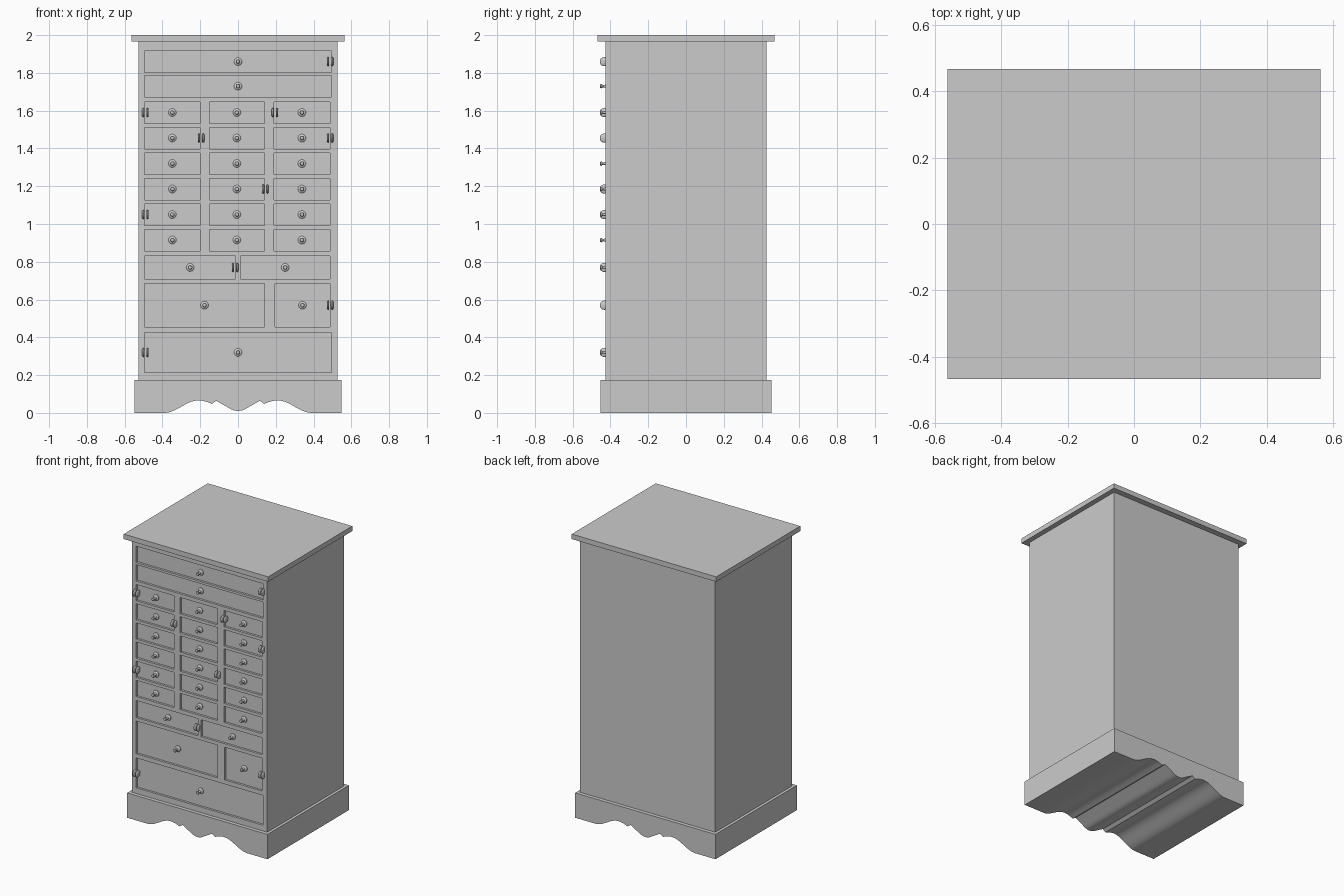
import bpy, bmesh, math
from mathutils import Matrix, Vector

if "Cube" in bpy.data.objects:
    bpy.data.objects.remove(bpy.data.objects["Cube"])


def finish(name, bm, smooth=False):
    bmesh.ops.recalc_face_normals(bm, faces=bm.faces)
    me = bpy.data.meshes.new(name)
    bm.to_mesh(me)
    bm.free()
    ob = bpy.data.objects.new(name, me)
    bpy.context.collection.objects.link(ob)
    if smooth:
        bpy.ops.object.select_all(action='DESELECT')
        bpy.context.view_layer.objects.active = ob
        ob.select_set(True)
        bpy.ops.object.shade_smooth_by_angle(angle=math.radians(35))
    return ob


def add_box(bm, x0, x1, y0, y1, z0, z1):
    m = (Matrix.Translation(((x0 + x1) / 2, (y0 + y1) / 2, (z0 + z1) / 2))
         @ Matrix.Diagonal((x1 - x0, y1 - y0, z1 - z0, 1)))
    bmesh.ops.create_cube(bm, size=1, matrix=m)


def lathe(name, profile, steps=20):
    """Spin (radius, height) points about local z."""
    bm = bmesh.new()
    verts = [bm.verts.new((r, 0, h)) for r, h in profile]
    edges = [bm.edges.new(p) for p in zip(verts, verts[1:])]
    bmesh.ops.spin(bm, geom=verts + edges, cent=(0, 0, 0), axis=(0, 0, 1),
                   angle=math.tau, steps=steps, use_duplicate=False)
    bmesh.ops.remove_doubles(bm, verts=bm.verts, dist=1e-5)
    return finish(name, bm, True)


def place_copies(src, name, spots, rot):
    for i, p in enumerate(spots):
        ob = src if i == 0 else bpy.data.objects.new(name, src.data)
        if i:
            bpy.context.collection.objects.link(ob)
        ob.location, ob.rotation_euler = p, rot


FRONT, DEPTH = -0.427, 0.015

# Drawer layout: (centre z, half height, list of x spans)
full = [(-0.495, 0.495)]
thirds = [(-0.495, -0.2), (-0.152, 0.14), (0.19, 0.487)]
rows = [(1.86, 0.057, full), (1.73, 0.057, full)]
rows += [(1.59 - 0.135 * i, 0.057, thirds) for i in range(6)]
rows += [(0.77, 0.06, [(-0.495, -0.012), (0.012, 0.487)]),
         (0.57, 0.115, [(-0.495, 0.14), (0.195, 0.487)]),
         (0.32, 0.105, full)]

# Carcass with recessed drawer fronts
bm = bmesh.new()
add_box(bm, -0.527, 0.527, FRONT, 0.427, 0.17, 1.97)
body = finish("cabinet_body", bm)
bm = bmesh.new()
for z, h, spans in rows:
    for a, b in spans:
        add_box(bm, a, b, FRONT - 0.1, FRONT + DEPTH, z - h, z + h)
cutter = finish("drawer_cutter", bm)
cutter.hide_render = True
mod = body.modifiers.new("drawers", 'BOOLEAN')
mod.operation, mod.solver, mod.object = 'DIFFERENCE', 'EXACT', cutter
bpy.context.view_layer.objects.active = body
bpy.ops.object.modifier_apply(modifier=mod.name)
bpy.data.objects.remove(cutter)

# Top board
bm = bmesh.new()
add_box(bm, -0.563, 0.563, -0.468, 0.468, 1.965, 2.0)
finish("top_board", bm)

# Plinth: scalloped lower edge, extruded front to back
keys = [(0, 0.01), (0.055, 0.03), (0.115, 0.064), (0.138, 0.048), (0.21, 0.066), (0.39, 0.0)]
half = [keys[0]]
for (x0, z0), (x1, z1) in zip(keys, keys[1:]):
    n = 10 if x0 > 0.13 else 3
    for k in range(1, n + 1):
        t = k / n
        if x0 == 0:
            s = t * t
        elif x0 < 0.13:
            s = t
        elif x0 < 0.2:
            s = math.sin(t * math.pi / 2)
        else:
            s = (1 - math.cos(t * math.pi)) / 2
        half.append((x0 + (x1 - x0) * t, z0 + (z1 - z0) * s))
half += [(0.547, 0.0), (0.547, 0.175)]
outline = half + [(-x, z) for x, z in reversed(half[1:])]
bm = bmesh.new()
face = bm.faces.new([bm.verts.new((x, -0.453, z)) for x, z in outline])
ext = bmesh.ops.extrude_face_region(bm, geom=[face])
bmesh.ops.translate(bm, vec=(0, 0.906, 0),
                    verts=[v for v in ext["geom"] if isinstance(v, bmesh.types.BMVert)])
finish("scalloped_plinth", bm, True)

# Round drawer knobs
knob = lathe("drawer_knob", [(0, -0.002), (0.021, -0.002), (0.021, 0.005), (0.017, 0.009), (0.008, 0.011),
                             (0.006, 0.028), (0.011, 0.034), (0.012, 0.038), (0.009, 0.042), (0, 0.044)])
spots = [((a + b) / 2, FRONT + DEPTH, z) for z, h, spans in rows for a, b in spans]
place_copies(knob, "drawer_knob", spots, (math.pi / 2, 0, 0))

# Paired edge discs beside some drawers
disc = lathe("edge_disc", [(0, -0.006), (0.018, -0.006), (0.023, -0.003), (0.0245, 0),
                           (0.023, 0.003), (0.018, 0.006), (0, 0.006)])
pairs = [(0.488, 1.86), (-0.49, 1.59), (0.195, 1.59), (-0.195, 1.455), (0.488, 1.455),
         (0.145, 1.185), (-0.49, 1.05), (-0.015, 0.77), (0.488, 0.57), (-0.49, 0.32)]
spots = [(x + s * 0.011, -0.432, z) for x, z in pairs for s in (-1, 1)]
place_copies(disc, "edge_disc", spots, (0, math.pi / 2, 0))
